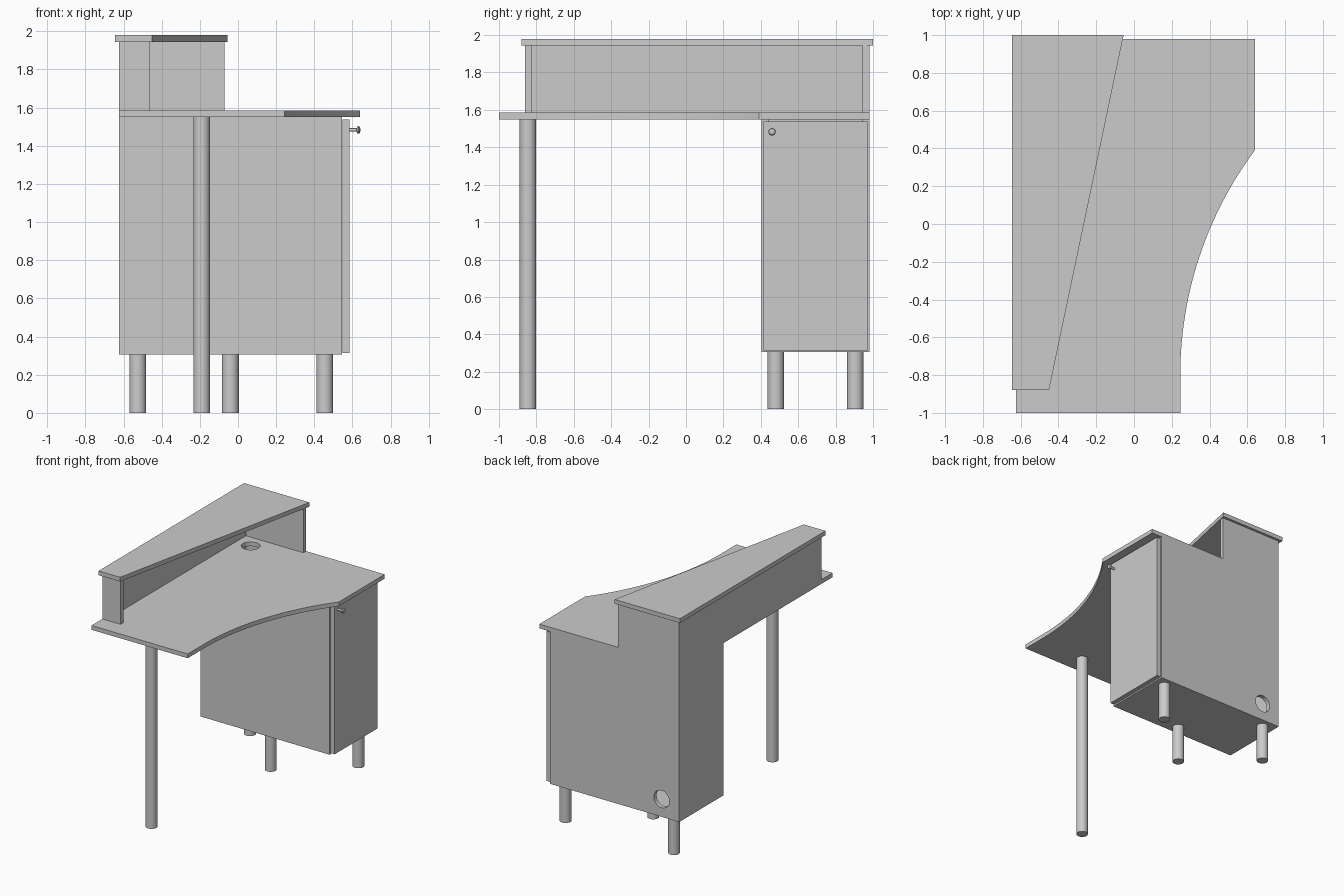
import bpy, bmesh, math
from mathutils import Vector

if "Cube" in bpy.data.objects:
    bpy.data.objects.remove(bpy.data.objects["Cube"])

T = 0.035  # board thickness
AXES = {'X': lambda a, b, d: (d, a, b),
        'Y': lambda a, b, d: (a, d, b),
        'Z': lambda a, b, d: (a, b, d)}


def board(name, pts, axis, lo, hi):
    """Extrude a 2D outline along an axis from lo to hi."""
    place = AXES[axis]
    bm = bmesh.new()
    face = bm.faces.new([bm.verts.new(place(a, b, lo)) for a, b in pts])
    ext = bmesh.ops.extrude_face_region(bm, geom=[face])
    move = Vector(place(0, 0, hi - lo))
    bmesh.ops.translate(bm, vec=move,
                        verts=[v for v in ext['geom'] if isinstance(v, bmesh.types.BMVert)])
    bmesh.ops.recalc_face_normals(bm, faces=bm.faces)
    me = bpy.data.meshes.new(name)
    bm.to_mesh(me)
    bm.free()
    ob = bpy.data.objects.new(name, me)
    bpy.context.collection.objects.link(ob)
    return ob


def rect(a0, a1, b0, b1):
    return [(a0, b0), (a1, b0), (a1, b1), (a0, b1)]


def smooth(ob):
    bpy.ops.object.select_all(action='DESELECT')
    ob.select_set(True)
    bpy.context.view_layer.objects.active = ob
    bpy.ops.object.shade_smooth_by_angle(angle=math.radians(35))


def rod(name, center, r, axis, lo, hi, n=32):
    """Round bar along an axis; center is in the other two axes."""
    pts = [(center[0] + r * math.cos(2 * math.pi * i / n),
            center[1] + r * math.sin(2 * math.pi * i / n)) for i in range(n)]
    ob = board(name, pts, axis, lo, hi)
    smooth(ob)
    return ob


def drill(ob, center, r, axis, lo, hi):
    """Cut a round cable hole through a board."""
    cutter = rod(ob.name + "_cutter", center, r, axis, lo, hi)
    cutter.hide_render = True
    mod = ob.modifiers.new("hole", 'BOOLEAN')
    mod.operation = 'DIFFERENCE'
    mod.solver = 'EXACT'
    mod.object = cutter
    bpy.ops.object.select_all(action='DESELECT')
    ob.select_set(True)
    bpy.context.view_layer.objects.active = ob
    bpy.ops.object.modifier_apply(modifier=mod.name)
    bpy.data.objects.remove(cutter)
    smooth(ob)


XL, XB = -0.625, 0.545          # back of desk, cabinet front
YC, YE = 0.405, 0.98            # cabinet sides
Z0, Z1, Z2, Z3 = 0.305, 1.55, 1.585, 1.945

# Worktop with a concave front edge, notched around the upright panels
R, y0 = 1.99, -0.80
end = math.asin((0.39 - y0) / R)
arc = [(0.245 + R - R * math.cos(end * i / 24), y0 + R * math.sin(end * i / 24))
       for i in range(25)]
top = board("worktop", [(XL, -1), (0.245, -1)] + arc +
            [(0.64, YE), (XB, YE), (XB, YE - T), (XL + T, YE - T),
             (XL + T, -0.825), (XL, -0.825)], 'Z', Z1, Z2)
drill(top, (-0.46, 0.82), 0.07, 'Z', Z1 - 0.1, Z2 + 0.1)

# Raised counter shelf and its short end support
board("counter_shelf", [(-0.645, -0.88), (-0.45, -0.88), (-0.055, 1), (-0.645, 1)],
      'Z', Z3, Z3 + T)
board("counter_end_support", rect(XL, -0.46, Z2, Z3), 'Y', -0.86, -0.825)

# L-shaped upright panels shared by the cabinet and the counter
board("back_panel", [(YC, Z0), (YE - T, Z0), (YE - T, Z3), (-0.825, Z3),
                     (-0.825, Z1), (YC, Z1)], 'X', XL, XL + T)
side = board("outer_side_panel", [(XL, Z0), (XB, Z0), (XB, Z2), (-0.07, Z2),
                                  (-0.07, Z3), (XL, Z3)], 'Y', YE - T, YE)
drill(side, (-0.465, 0.45), 0.07, 'Y', YE - 0.1, YE + 0.1)

# Remaining cabinet boards and door
board("inner_side_panel", rect(XL + T, XB, Z0, Z1), 'Y', YC, YC + T)
board("cabinet_floor", rect(XL + T, XB, YC + T, YE - T), 'Z', Z0, Z0 + T)
board("cabinet_door", rect(YC + 0.01, YE - 0.01, Z0 + 0.01, Z1 - 0.012), 'X', XB + 0.002, 0.584)

# Door knob, turned profile of (x, radius)
prof = [(0.582, 0.009), (0.622, 0.009), (0.625, 0.018), (0.632, 0.02), (0.638, 0.016), (0.641, 0.008)]
bm = bmesh.new()
n = 24
rings = [[bm.verts.new((x, 0.46 + r * math.cos(2 * math.pi * i / n),
                        1.483 + r * math.sin(2 * math.pi * i / n))) for i in range(n)]
         for x, r in prof]
for a, b in zip(rings, rings[1:]):
    for i in range(n):
        bm.faces.new((a[i], a[(i + 1) % n], b[(i + 1) % n], b[i]))
bm.faces.new(rings[0])
bm.faces.new(rings[-1])
bmesh.ops.recalc_face_normals(bm, faces=bm.faces)
me = bpy.data.meshes.new("door_knob")
bm.to_mesh(me)
bm.free()
knob = bpy.data.objects.new("door_knob", me)
bpy.context.collection.objects.link(knob)
smooth(knob)

# Legs: one tall under the worktop, three short under the cabinet
rod("tall_leg", (-0.19, -0.845), 0.044, 'Z', 0, Z1)
for name, c in (("back_leg", (-0.525, 0.905)), ("front_leg", (0.455, 0.905)),
                ("inner_leg", (-0.04, 0.48))):
    rod(name, c, 0.044, 'Z', 0, Z0)
